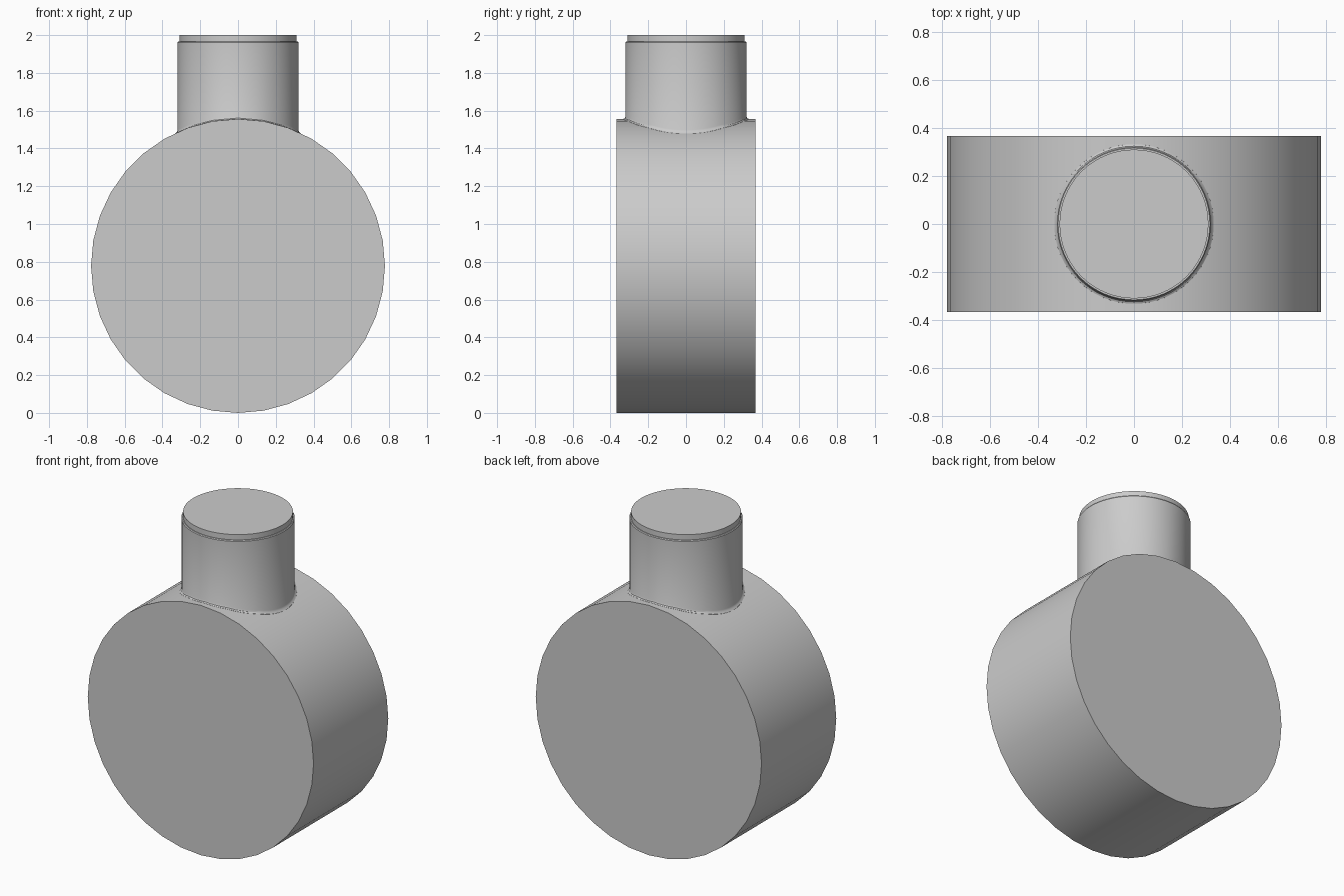
import bpy, bmesh, math

if "Cube" in bpy.data.objects:
    bpy.data.objects.remove(bpy.data.objects["Cube"])

RADIUS, DEPTH, NECK = 0.778, 0.735, 0.32

# Single plain grey
grey = bpy.data.materials.new("plain grey")
grey.use_nodes = True
colour = (0.6, 0.6, 0.6, 1)
grey.diffuse_color = colour
grey.node_tree.nodes["Principled BSDF"].inputs["Base Color"].default_value = colour


def finish(obj):
    obj.data.materials.clear()
    obj.data.materials.append(grey)
    bpy.ops.object.select_all(action="DESELECT")
    obj.select_set(True)
    bpy.context.view_layer.objects.active = obj
    bpy.ops.object.shade_smooth_by_angle(angle=math.radians(30))


# Drum lying on its side, with a corner at top and bottom
bpy.ops.mesh.primitive_cylinder_add(vertices=36, radius=RADIUS, depth=DEPTH,
                                    location=(0, 0, RADIUS),
                                    rotation=(math.pi / 2, 0, 0))
drum = bpy.context.object
drum.name = "drum"
finish(drum)


def drum_top(x):
    """Height of the faceted drum surface above x."""
    step = math.tau / 36
    angle = math.asin(x / RADIUS)
    middle = (math.floor(angle / step) + 0.5) * step
    return RADIUS + (RADIUS * math.cos(step / 2) - x * math.sin(middle)) / math.cos(middle)


# Neck: rings of radius, height, and whether height is measured from the drum
rings = [(NECK + 0.014, -0.01, True), (NECK + 0.012, 0.001, True),
         (NECK + 0.004, 0.005, True), (NECK, 0.014, True),
         (NECK, 1.962, False), (NECK - 0.004, 1.967, False),
         (NECK - 0.01, 1.967, False), (NECK - 0.01, 2.0, False)]
SIDES = 64
bm = bmesh.new()
loops = []
for radius, height, on_drum in rings:
    loop = []
    for i in range(SIDES):
        a = math.tau * i / SIDES
        x, y = radius * math.cos(a), radius * math.sin(a)
        loop.append(bm.verts.new((x, y, height + (drum_top(x) if on_drum else 0))))
    loops.append(loop)
for low, high in zip(loops, loops[1:]):
    for i in range(SIDES):
        j = (i + 1) % SIDES
        bm.faces.new((low[i], low[j], high[j], high[i]))
bm.faces.new(loops[-1])
mesh = bpy.data.meshes.new("neck")
bm.to_mesh(mesh)
bm.free()
neck = bpy.data.objects.new("neck", mesh)
bpy.context.collection.objects.link(neck)
finish(neck)
